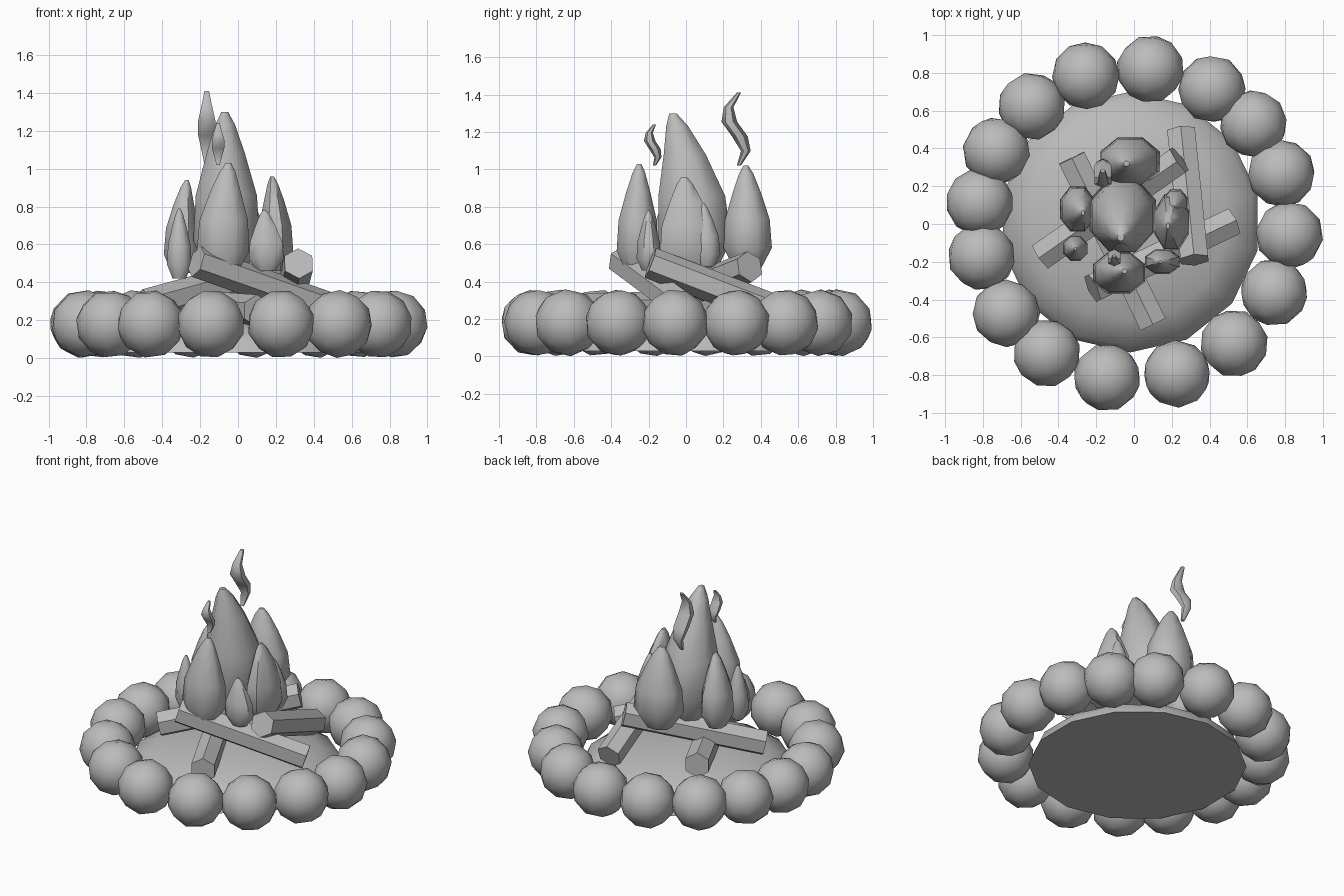
import bpy, bmesh, math, random
from mathutils import Vector, Euler

if "Cube" in bpy.data.objects:
    bpy.data.objects.remove(bpy.data.objects["Cube"])

random.seed(4)
grey = bpy.data.materials.new("grey")
grey.diffuse_color = (0.5, 0.5, 0.5, 1)
grey.use_nodes = True
grey.node_tree.nodes["Principled BSDF"].inputs["Base Color"].default_value = grey.diffuse_color


def finish(name, bm, angle):
    bmesh.ops.recalc_face_normals(bm, faces=bm.faces)
    me = bpy.data.meshes.new(name)
    bm.to_mesh(me)
    bm.free()
    ob = bpy.data.objects.new(name, me)
    bpy.context.collection.objects.link(ob)
    me.materials.append(grey)
    bpy.ops.object.select_all(action='DESELECT')
    ob.select_set(True)
    bpy.context.view_layer.objects.active = ob
    bpy.ops.object.shade_smooth_by_angle(angle=math.radians(angle))


def loft(name, rings, n, angle=50):
    """Skin a stack of horizontal ellipses (x, y, z, rx, ry)."""
    bm = bmesh.new()
    loops = [[bm.verts.new((x + rx * math.cos(math.tau * (i + .5) / n),
                            y + ry * math.sin(math.tau * (i + .5) / n), z))
              for i in range(n)] for x, y, z, rx, ry in rings]
    for a, b in zip(loops, loops[1:]):
        for i in range(n):
            j = (i + 1) % n
            bm.faces.new((a[i], a[j], b[j], b[i]))
    bm.faces.new(loops[0])
    bm.faces.new(loops[-1])
    finish(name, bm, angle)


def log(name, start, end, r=0.085):
    a, b = Vector(start), Vector(end)
    bm = bmesh.new()
    bmesh.ops.create_cone(bm, cap_ends=True, segments=6, radius1=r, radius2=r,
                          depth=(b - a).length)
    rot = (b - a).to_track_quat('Z', 'Y').to_matrix()
    bmesh.ops.rotate(bm, verts=bm.verts, matrix=rot)
    bmesh.ops.translate(bm, verts=bm.verts, vec=(a + b) / 2)
    finish(name, bm, 30)


def flame(name, base, size, tip):
    """Teardrop that swells above its base, then bends over to its tip."""
    base, tip = Vector(base), Vector(tip)
    rings = []
    for t, scale in ((0, .55), (.2, 1), (.48, .92), (.74, .58), (.92, .3), (1, .1)):
        p = base.lerp(tip, t ** 2.5)
        z = base.z + t * (tip.z - base.z)
        rings.append((p.x, p.y, z, size[0] * scale, size[1] * scale))
    loft(name, rings, 8)


def wisp(name, x, y, z, height, width, sway):
    """Thin S-shaped tongue floating above the fire."""
    rings = []
    for i in range(6):
        t = i / 5
        r = width * max(.25, math.sin(math.pi * t))
        rings.append((x, y + sway * math.sin(math.tau * (t + .04)), z + height * t, r, r * .8))
    loft(name, rings, 6)


# Ring of rounded stones, slightly uneven in spacing
for i, deg in enumerate((84, 60, 40, 19, -4, -26, -50, -74,
                         -100, -124, -145, -168, 172, 152, 131, 108)):
    a = math.radians(deg)
    bm = bmesh.new()
    bmesh.ops.create_icosphere(bm, subdivisions=2, radius=.18)
    rot = Euler([random.uniform(0, 6) for _ in range(3)]).to_matrix()
    bmesh.ops.rotate(bm, verts=bm.verts, matrix=rot)
    bmesh.ops.translate(bm, verts=bm.verts,
                        vec=(.825 * math.cos(a), .825 * math.sin(a), .18))
    finish(f"stone_{i + 1}", bm, 60)

# Ash mound
loft("ash_mound", [(-.02, .01, z, r, r) for r, z in
     ((.69, .03), (.66, .10), (.52, .17), (.3, .22), (.05, .24))], 14, 60)

# Stacked logs
log("log_right", (.32, -.19, .50), (.25, .49, .24))
log("log_front", (-.22, -.34, .51), (.52, .01, .25))
log("log_base", (-.33, .35, .28), (.10, -.53, .25))
log("log_back", (.24, .34, .48), (-.49, -.17, .28))

# Flames: base, bulge half-widths, tip
flame("main_flame", (-.06, .05, .45), (.19, .21), (-.07, -.07, 1.3))
flame("back_flame", (-.02, .33, .47), (.17, .14), (-.04, .32, 1.02))
flame("front_flame", (-.08, -.26, .45), (.15, .12), (-.05, -.25, 1.03))
flame("left_flame", (-.30, .08, .45), (.10, .13), (-.27, .06, .94))
flame("left_front_flame", (-.31, -.13, .42), (.07, .07), (-.31, -.13, .79))
flame("right_flame", (.20, .01, .46), (.10, .16), (.18, -.01, .96))
flame("right_back_flame", (.22, .11, .48), (.07, .08), (.21, .09, .82))
flame("small_front_flame", (.15, -.20, .46), (.10, .07), (.14, -.20, .78))

# Loose wisps above the fire
wisp("tall_wisp", -.165, .27, 1.02, .39, .055, .05)
wisp("short_wisp", -.105, -.175, 1.02, .22, .04, .025)
